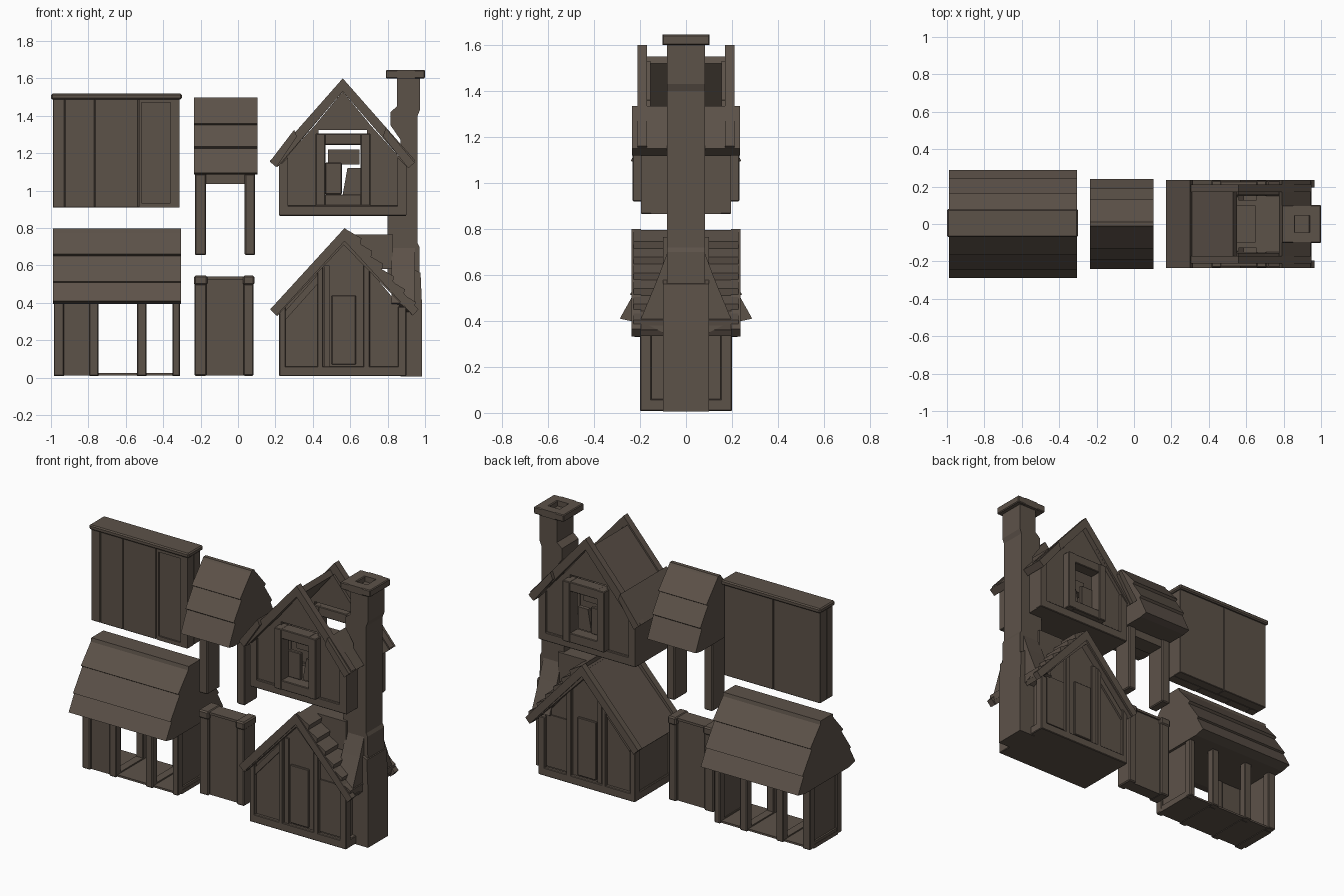
import bpy, bmesh, math

# One weathered timber colour for the whole kit
mat = bpy.data.materials.new("dark_timber")
mat.diffuse_color = (0.108, 0.084, 0.066, 1)


def finish(bm, name, bev=0):
    bmesh.ops.recalc_face_normals(bm, faces=bm.faces)
    if bev:
        bmesh.ops.bevel(bm, geom=bm.edges[:], offset=bev, segments=1, affect='EDGES')
    me = bpy.data.meshes.new(name)
    bm.to_mesh(me)
    bm.free()
    me.materials.append(mat)
    ob = bpy.data.objects.new(name, me)
    bpy.context.collection.objects.link(ob)
    return ob


def prism(name, pts, a, b, axis='y', bev=0):
    """Extrude a profile (xz along y, or yz along x) from a to b."""
    bm = bmesh.new()
    conv = (lambda p, t: (p[0], t, p[1])) if axis == 'y' else (lambda p, t: (t, p[0], p[1]))
    A = [bm.verts.new(conv(p, a)) for p in pts]
    B = [bm.verts.new(conv(p, b)) for p in pts]
    bm.faces.new(A)
    bm.faces.new(B[::-1])
    n = len(pts)
    for i in range(n):
        bm.faces.new((A[i], B[i], B[(i + 1) % n], A[(i + 1) % n]))
    return finish(bm, name, bev)


def box(name, x0, x1, y0, y1, z0, z1, bev=0):
    return prism(name, [(x0, z0), (x1, z0), (x1, z1), (x0, z1)], y0, y1, 'y', bev)


def both(fn, name, *args, ya, yb, **kw):
    """Build the same part on the front and the back."""
    fn("front_" + name, *args, -yb, -ya, **kw)
    fn("back_" + name, *args, ya, yb, **kw)


def fbox(name, x0, x1, z0, z1, ya, yb, bev=0.004):
    both(prism, name, [(x0, z0), (x1, z0), (x1, z1), (x0, z1)], ya=ya, yb=yb, bev=bev)


def tiered_roof(name, x0, x1, half):
    """Three overlapping courses of boards, solid gable."""
    prism(name, half + [(-y, z) for y, z in half[::-1]], x0, x1, 'x')


# ---- Plank wall section (upper left) ----
box("plank_wall_core", -0.985, -0.32, -0.052, 0.055, 0.912, 1.49)
for i, (x0, x1) in enumerate([(-0.99, -0.927), (-0.925, -0.767), (-0.764, -0.535)]):
    box(f"wall_plank_{i}", x0, x1, -0.062, 0.0, 0.91, 1.49, 0.003)
for i, (x0, x1) in enumerate([(-0.99, -0.66), (-0.657, -0.312)]):
    box(f"wall_back_plank_{i}", x0, x1, 0.0, 0.065, 0.91, 1.49, 0.003)
for i, (x0, x1, z0, z1) in enumerate([(-0.53, -0.515, 0.91, 1.49), (-0.36, -0.312, 0.91, 1.49),
                                      (-0.515, -0.36, 0.91, 0.935), (-0.515, -0.36, 1.47, 1.49)]):
    box(f"wall_frame_{i}", x0, x1, -0.062, 0.0, z0, z1)
box("wall_cap", -1.0, -0.30, -0.07, 0.08, 1.488, 1.518, 0.007)

# ---- Open market shed (lower left) ----
tiered_roof("shed_roof", -0.99, -0.305,
            [(0.22, 0.395), (0.288, 0.41), (0.232, 0.51), (0.244, 0.515),
             (0.15, 0.65), (0.165, 0.66), (0.065, 0.775), (0.06, 0.798)])
for x0, x1 in [(-0.985, -0.93), (-0.795, -0.745), (-0.54, -0.49), (-0.35, -0.31)]:
    fbox("shed_post", x0, x1, 0.01, 0.41, 0.11, 0.16, 0.005)
    box("shed_joist", x0, x1, -0.12, 0.12, 0.008, 0.032)
box("shed_floor", -0.975, -0.32, -0.145, 0.145, 0.012, 0.024)
box("shed_front_wall", -0.94, -0.785, -0.145, -0.115, 0.015, 0.41)
for n, x0, x1 in [("left", -0.972, -0.945), ("right", -0.345, -0.322)]:
    box(f"shed_{n}_end_wall", x0, x1, -0.12, 0.12, 0.01, 0.41)
box("left_end_rail", -0.983, -0.945, -0.12, 0.12, 0.01, 0.05)
box("right_end_rail", -0.345, -0.312, -0.12, 0.12, 0.01, 0.05)

# ---- Gateway with small roof (upper middle) ----
tiered_roof("gate_roof", -0.235, 0.105,
            [(0.19, 1.085), (0.24, 1.095), (0.178, 1.225), (0.192, 1.235),
             (0.115, 1.35), (0.13, 1.36), (0.02, 1.485), (0.012, 1.497)])
box("gate_left_post", -0.23, -0.17, -0.065, 0.065, 0.655, 1.09, 0.006)
box("gate_right_post", 0.036, 0.092, -0.065, 0.065, 0.655, 1.09, 0.006)
box("gate_beam", -0.18, 0.05, -0.055, 0.055, 1.035, 1.09)

# ---- Fence panel (lower middle) ----
box("fence_panel", -0.18, 0.05, -0.04, 0.04, 0.012, 0.535)
for n, x0, x1 in [("left", -0.232, -0.168), ("right", 0.03, 0.083)]:
    box(f"fence_{n}_post", x0, x1, -0.058, 0.058, 0.01, 0.51, 0.006)
    box(f"fence_{n}_post_cap", x0 - 0.004, x1 + 0.004, -0.065, 0.065, 0.495, 0.545, 0.008)
box("fence_top_rail", -0.18, 0.04, -0.05, 0.05, 0.525, 0.54)

# ---- Lower house ----
body = [(0.23, 0.01), (0.875, 0.01), (0.875, 0.37), (0.57, 0.735), (0.23, 0.37)]
prism("lower_house_body", body, -0.18, 0.18)
box("house_plinth", 0.22, 0.90, -0.2, 0.2, 0.008, 0.06, 0.004)
for x0, x1, z1 in [(0.22, 0.255, 0.38), (0.425, 0.455, 0.60), (0.67, 0.705, 0.62), (0.855, 0.90, 0.38)]:
    fbox("house_stud", x0, x1, 0.01, z1, 0.15, 0.2)
fbox("middle_board", 0.46, 0.49, 0.06, 0.60, 0.17, 0.19, 0)
fbox("door_panel", 0.50, 0.63, 0.07, 0.44, 0.17, 0.192)
fbox("right_panel", 0.71, 0.85, 0.07, 0.40, 0.17, 0.188, 0)
both(prism, "cross_brace", [(0.255, 0.31), (0.425, 0.5), (0.425, 0.55), (0.255, 0.36)], ya=0.17, yb=0.193)
# roof slopes, bargeboards and stepped boards on the right slope
prism("lower_left_slope", [(0.575, 0.77), (0.575, 0.72), (0.21, 0.33), (0.182, 0.355)], -0.225, 0.225)
prism("lower_right_slope", [(0.565, 0.76), (0.565, 0.71), (0.93, 0.335), (0.945, 0.36)], -0.225, 0.225)
both(prism, "lower_left_bargeboard", [(0.57, 0.80), (0.57, 0.73), (0.205, 0.332), (0.172, 0.365)], ya=0.195, yb=0.236)
both(prism, "lower_right_bargeboard", [(0.57, 0.80), (0.57, 0.73), (0.935, 0.332), (0.965, 0.365)], ya=0.195, yb=0.236)
for i in range(6):
    x, z = 0.575 + i * 0.058, 0.795 - i * 0.068
    prism(f"stepped_board_{i}", [(x, z), (x, z - 0.06), (x + 0.075, z - 0.1), (x + 0.085, z - 0.05)], -0.228, 0.228)
box("ridge_block", 0.625, 0.83, -0.10, 0.10, 0.58, 0.765)

# ---- Upper house (hollow, broken right slope) ----
C = 0.56


def mirror_x(pts):
    return [(2 * C - x, z) for x, z in pts]


box("upper_floor", 0.222, 0.898, -0.19, 0.19, 0.865, 0.90)
side = [(0.24, 0.88), (0.43, 0.88), (0.43, 1.37), (0.24, 1.16)]
eave = [(0.222, 0.87), (0.25, 0.87), (0.25, 1.17), (0.222, 1.14)]
for n, f in [("left", lambda p: p), ("right", mirror_x)]:
    both(prism, f"{n}_gable_wall", f(side), ya=0.155, yb=0.18)
    prism(f"{n}_side_wall", f(eave), -0.18, 0.18)
    both(prism, f"{n}_corner_post", f([(0.22, 0.87), (0.268, 0.87), (0.268, 1.18), (0.22, 1.13)]), ya=0.15, yb=0.196)
    both(prism, f"{n}_upper_bargeboard", f([(0.56, 1.60), (0.56, 1.53), (0.21, 1.125), (0.172, 1.16)]), ya=0.17, yb=0.212)
both(prism, "gable_peak", [(0.42, 1.325), (0.70, 1.325), (0.70, 1.36), (C, 1.53), (0.42, 1.36)], ya=0.155, yb=0.18)
fbox("bottom_rail", 0.22, 0.90, 0.865, 0.92, 0.15, 0.196)
# window surround with broken shutters
fbox("window_left_jamb", 0.415, 0.467, 0.92, 1.305, 0.15, 0.232)
fbox("window_right_jamb", 0.655, 0.708, 0.92, 1.305, 0.15, 0.232)
fbox("window_sill", 0.46, 0.66, 0.92, 0.98, 0.15, 0.228)
fbox("window_head", 0.46, 0.66, 1.245, 1.305, 0.15, 0.228)
fbox("window_shutter", 0.467, 0.555, 0.98, 1.15, 0.14, 0.165)
both(prism, "broken_slat", [(0.56, 0.98), (0.655, 0.98), (0.655, 1.12), (0.585, 1.12)], ya=0.125, yb=0.15)
box("cross_plank", 0.48, 0.65, -0.10, 0.10, 1.14, 1.22)
# roof boards
prism("upper_left_slope", [(0.53, 1.55), (0.55, 1.52), (0.22, 1.13), (0.185, 1.16)], -0.20, 0.20)
prism("upper_left_eave_course", [(0.26, 1.30), (0.275, 1.33), (0.315, 1.29), (0.205, 1.125), (0.17, 1.155)][2:] +
      [(0.30, 1.325)], -0.234, 0.234)
prism("upper_right_eave_course", [(0.79, 1.335), (0.775, 1.29), (0.91, 1.12), (0.945, 1.15)], -0.234, 0.234)

# ---- Chimney ----
stack = [(0.89, 0.005), (0.985, 0.005), (0.985, 0.065), (0.975, 0.075), (0.97, 0.70), (0.96, 0.72),
         (0.96, 1.40), (0.972, 1.43), (0.972, 1.61), (0.85, 1.61), (0.85, 1.45), (0.815, 1.42),
         (0.815, 1.35), (0.87, 1.27), (0.87, 0.90), (0.80, 0.87), (0.80, 0.52), (0.89, 0.40)]
prism("chimney_stack", stack, -0.083, 0.083)
prism("chimney_base", [(0.87, 0.005), (0.985, 0.005), (0.985, 0.36), (0.976, 0.56), (0.87, 0.62)], -0.10, 0.10)
for s in (-1, 1):  # flared flashing where the stack meets the lower roof
    prism("chimney_flashing", [(s * 0.08, 0.70), (s * 0.125, 0.58), (s * 0.20, 0.40), (s * 0.08, 0.34)], 0.82, 0.945, 'x')
for n, b in [("left", (0.79, 0.862, -0.102, 0.102)), ("right", (0.935, 1.0, -0.102, 0.102)),
             ("front", (0.85, 0.945, -0.102, -0.045)), ("back", (0.85, 0.945, 0.045, 0.102))]:
    box(f"chimney_cap_{n}", *b, 1.60, 1.645, 0.005 if n in ("left", "right") else 0)
